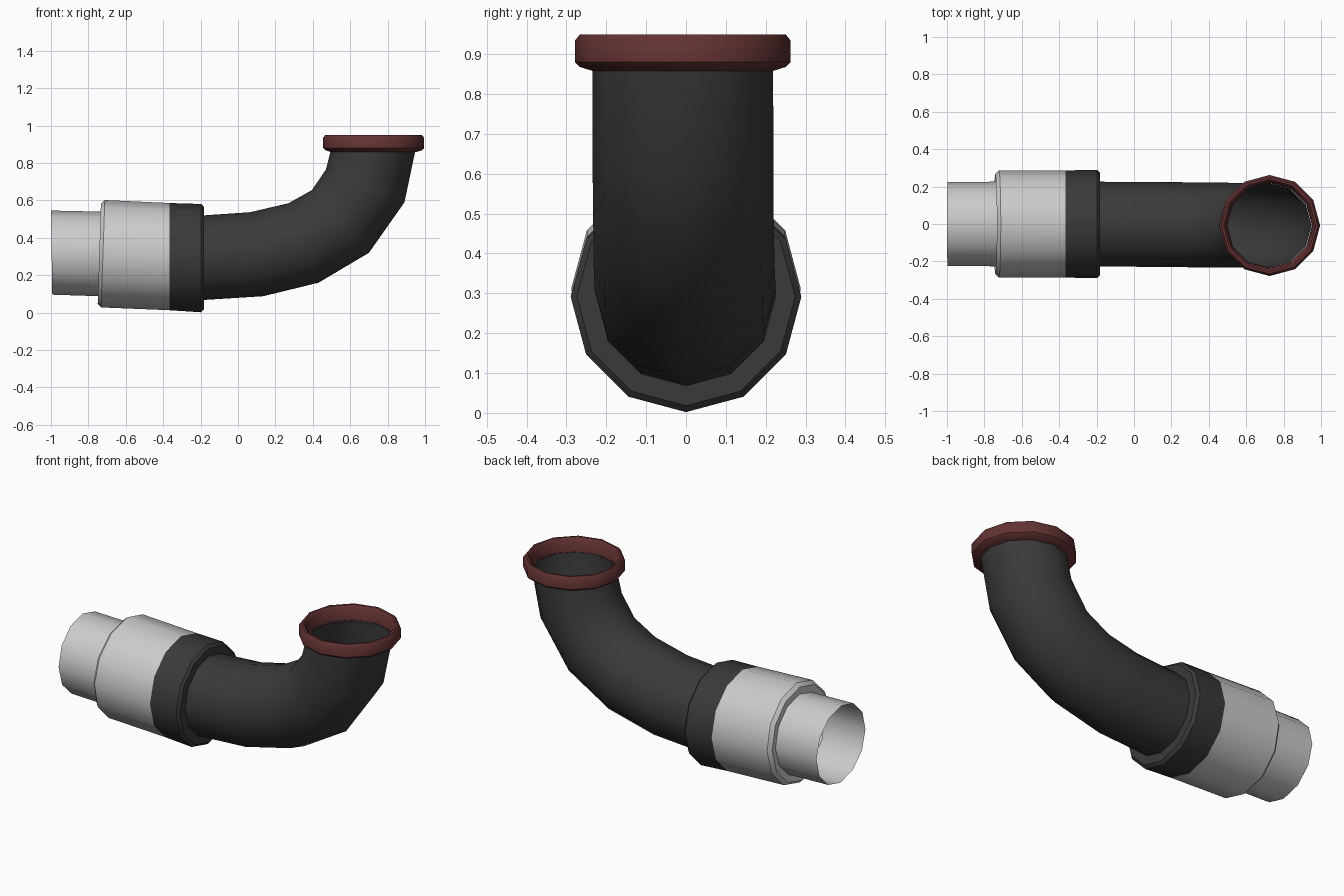
import bpy, bmesh, math
from mathutils import Vector

if "Cube" in bpy.data.objects:
    bpy.data.objects.remove(bpy.data.objects["Cube"])

SIDES = 12


def material(name, rgb):
    m = bpy.data.materials.new(name)
    m.diffuse_color = (*rgb, 1)
    m.use_nodes = True
    m.node_tree.nodes["Principled BSDF"].inputs["Base Color"].default_value = m.diffuse_color
    return m


light_grey = material("light grey metal", (0.60, 0.60, 0.60))
dark_grey = material("dark grey rubber", (0.042, 0.042, 0.042))
dark_red = material("dark red rim", (0.125, 0.032, 0.032))


def loft(name, sections, mat):
    """Skin of 12-sided rings; each section is (top x, top z, bottom x, bottom z)."""
    bm = bmesh.new()
    rings = []
    for tx, tz, bx, bz in sections:
        centre = Vector(((tx + bx) / 2, 0, (tz + bz) / 2))
        centre.y = -0.008 * max(0, (centre.x + 0.18) / 0.9)
        up = Vector(((tx - bx) / 2, 0, (tz - bz) / 2))
        side = Vector((0, up.length, 0))
        rings.append([bm.verts.new(centre + up * math.cos(a) + side * math.sin(a))
                      for a in (2 * math.pi * k / SIDES for k in range(SIDES))])
    for r, s in zip(rings, rings[1:]):
        for k in range(SIDES):
            n = (k + 1) % SIDES
            bm.faces.new((r[k], s[k], s[n], r[n]))
    me = bpy.data.meshes.new(name)
    bm.to_mesh(me)
    bm.free()
    me.materials.append(mat)
    ob = bpy.data.objects.new(name, me)
    bpy.context.collection.objects.link(ob)
    bpy.context.view_layer.objects.active = ob
    ob.select_set(True)
    bpy.ops.object.shade_smooth_by_angle(angle=math.radians(40))
    ob.select_set(False)
    return ob


# Open inlet pipe on the left
loft("inlet_pipe", [(-1.0, 0.546, -0.993, 0.096),
                    (-0.73, 0.54, -0.738, 0.088)], light_grey)

# Wide grey sleeve with a chamfered shoulder
loft("sleeve", [(-0.73, 0.54, -0.738, 0.088),
                (-0.733, 0.583, -0.75, 0.047),
                (-0.712, 0.602, -0.732, 0.028),
                (-0.365, 0.586, -0.366, 0.013)], light_grey)

# Dark band that ends the sleeve
loft("sleeve_band", [(-0.365, 0.586, -0.366, 0.013),
                     (-0.197, 0.581, -0.197, 0.002),
                     (-0.183, 0.566, -0.181, 0.018),
                     (-0.183, 0.52, -0.181, 0.068)], dark_grey)

# Bent pipe rising to the right
loft("elbow_pipe", [(-0.183, 0.52, -0.181, 0.068),
                    (0.065, 0.537, 0.135, 0.088),
                    (0.27, 0.585, 0.43, 0.16),
                    (0.395, 0.655, 0.70, 0.32),
                    (0.47, 0.765, 0.89, 0.59),
                    (0.497, 0.87, 0.949, 0.87)], dark_grey)

# Rounded rim: (radius, height) from under the lip over to the inside wall
rim = [(0.226, 0.858), (0.258, 0.868), (0.27, 0.880), (0.27, 0.935),
       (0.258, 0.95), (0.246, 0.95), (0.235, 0.938), (0.228, 0.87)]
loft("outlet_rim", [(0.725 - r, z, 0.725 + r, z) for r, z in rim], dark_red)
